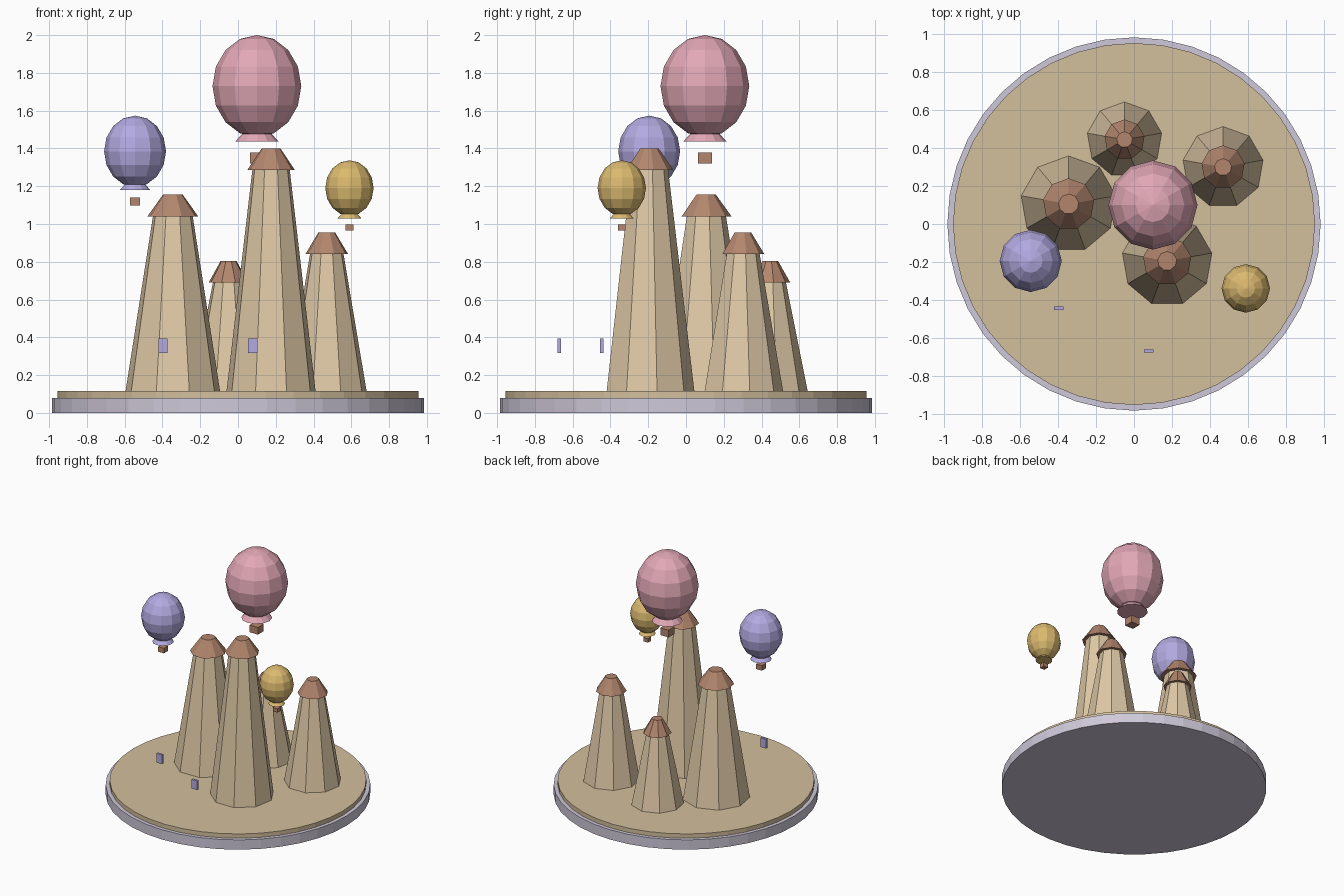
import bpy
import bmesh
from mathutils import Matrix, Vector

if "Cube" in bpy.data.objects:
    bpy.data.objects.remove(bpy.data.objects["Cube"])


def material(name, rgb):
    mat = bpy.data.materials.new(name)
    mat.use_nodes = True
    mat.diffuse_color = (*rgb, 1)
    mat.node_tree.nodes["Principled BSDF"].inputs["Base Color"].default_value = (*rgb, 1)
    return mat


stone = material("lavender_grey", (0.62, 0.58, 0.69))
ground = material("sand", (0.65, 0.52, 0.335))
rock = material("pale_sandstone", (0.74, 0.585, 0.385))
brown = material("clay_brown", (0.45, 0.24, 0.155))
pink = material("pink", (0.76, 0.39, 0.47))
violet = material("violet", (0.45, 0.40, 0.75))
gold = material("gold", (0.71, 0.49, 0.16))


def finish(name, bm, mat, location):
    mesh = bpy.data.meshes.new(name)
    bm.to_mesh(mesh)
    bm.free()
    mesh.materials.append(mat)
    obj = bpy.data.objects.new(name, mesh)
    obj.location = location
    bpy.context.collection.objects.link(obj)


def frustum(name, x, y, z0, z1, r0, r1, sides, mat):
    bm = bmesh.new()
    bmesh.ops.create_cone(bm, cap_ends=True, segments=sides,
                          radius1=r0, radius2=r1, depth=z1 - z0)
    finish(name, bm, mat, (x, y, (z0 + z1) / 2))


def box(name, centre, size, mat):
    bm = bmesh.new()
    bmesh.ops.create_cube(bm, size=1, matrix=Matrix.Diagonal(Vector((*size, 1))))
    finish(name, bm, mat, centre)


# Round display base with a sand disc
frustum("base", 0, 0, 0, 0.08, 0.985, 0.985, 40, stone)
frustum("sand_disc", 0, 0, 0.08, 0.115, 0.955, 0.955, 40, ground)


# Rock spires with overhanging caps
def spire(label, x, y, radius, top):
    shoulder = top - 0.115
    frustum(label + "_spire", x, y, 0.11, shoulder, radius, radius * 0.42, 9, rock)
    frustum(label + "_spire_cap", x, y, shoulder, top, radius * 0.535, radius * 0.21, 9, brown)


spire("left", -0.345, 0.105, 0.255, 1.155)
spire("front", 0.175, -0.195, 0.24, 1.4)
spire("right", 0.47, 0.30, 0.215, 0.955)
spire("back", -0.05, 0.445, 0.20, 0.805)


# Balloons: stretched envelope, flared skirt and hanging basket
def balloon(label, x, y, z, r, mat):
    bm = bmesh.new()
    bmesh.ops.create_uvsphere(bm, u_segments=12, v_segments=8, radius=r,
                              matrix=Matrix.Diagonal((1, 1, 1.15, 1)))
    finish(label + "_balloon_envelope", bm, mat, (x, y, z))
    frustum(label + "_balloon_skirt", x, y, z - 1.25 * r, z - 1.05 * r,
            0.49 * r, 0.31 * r, 12, mat)
    box(label + "_balloon_basket", (x, y, z - 1.62 * r),
        (0.32 * r, 0.32 * r, 0.25 * r), brown)


balloon("large", 0.1, 0.1, 1.73, 0.235, pink)
balloon("medium", -0.545, -0.195, 1.385, 0.164, violet)
balloon("small", 0.59, -0.34, 1.19, 0.128, gold)

# Small floating window panels
for side, x, y in (("left", -0.397, -0.445), ("right", 0.078, -0.67)):
    box(side + "_window_panel", (x, y, 0.355), (0.05, 0.018, 0.075), violet)
